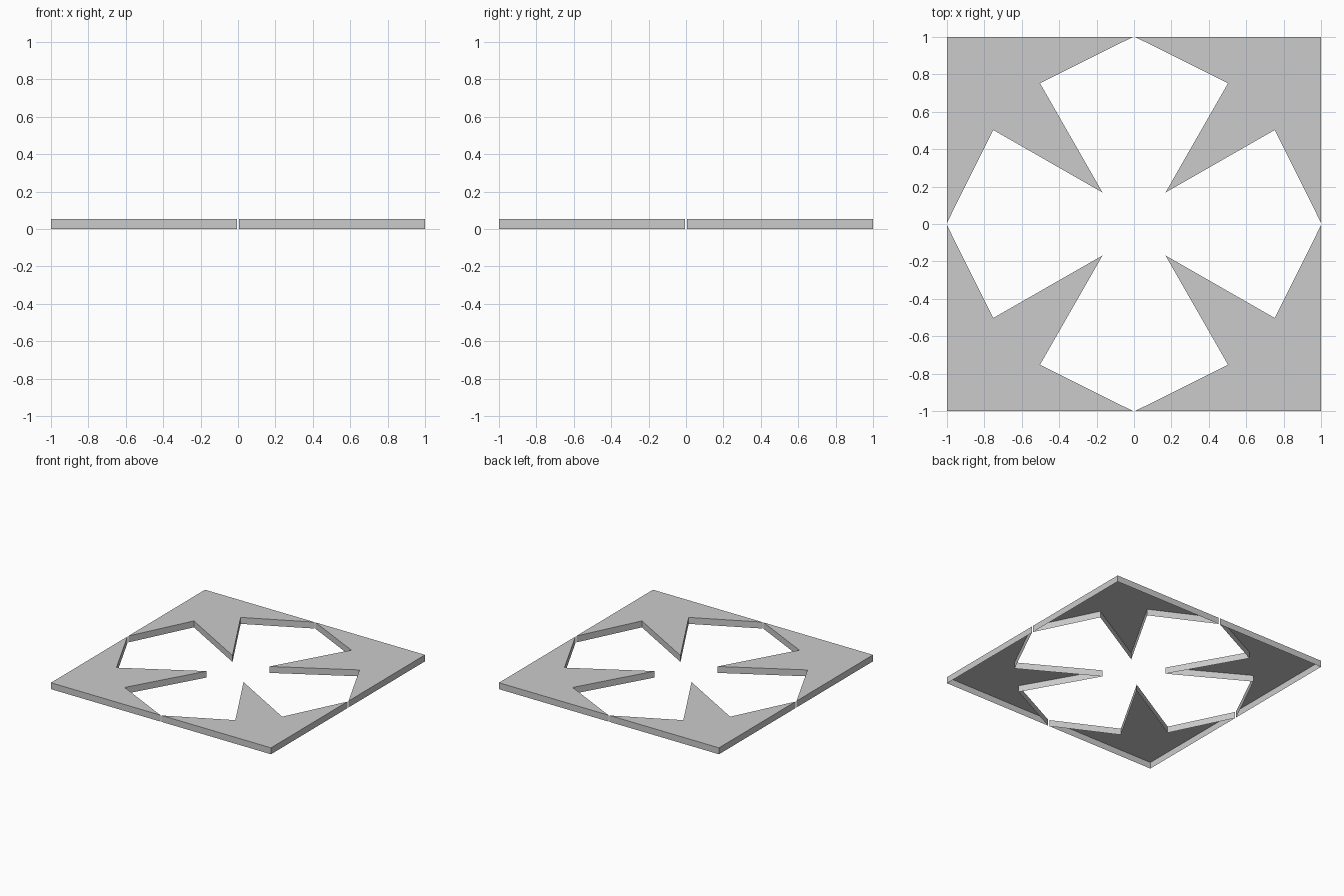
import bpy, bmesh
from math import pi
from mathutils import Matrix

if "Cube" in bpy.data.objects:
    bpy.data.objects.remove(bpy.data.objects["Cube"])

HEIGHT = 0.053

# Outline of one corner piece, counter-clockwise seen from above
OUTLINE = [(0.006, 1.0), (0.503, 0.753), (0.168, 0.168),
           (0.753, 0.503), (1.0, 0.006), (1.0, 1.0)]


def corner_piece(name, turn):
    """Thin panel with a top and side walls, open underneath."""
    bm = bmesh.new()
    spin = Matrix.Rotation(turn, 4, 'Z')
    top = [bm.verts.new((x, y, HEIGHT)) for x, y in OUTLINE]
    low = [bm.verts.new((x, y, 0)) for x, y in OUTLINE]
    bm.faces.new(top)
    n = len(OUTLINE)
    for i in range(n):
        j = (i + 1) % n
        bm.faces.new((low[i], low[j], top[j], top[i]))
    bmesh.ops.transform(bm, matrix=spin, verts=bm.verts)
    mesh = bpy.data.meshes.new(name)
    bm.to_mesh(mesh)
    bm.free()
    bpy.context.collection.objects.link(bpy.data.objects.new(name, mesh))


# Four identical corners around the centre
for k, place in enumerate(("back_right", "back_left", "front_left", "front_right")):
    corner_piece("corner_" + place, k * pi / 2)
